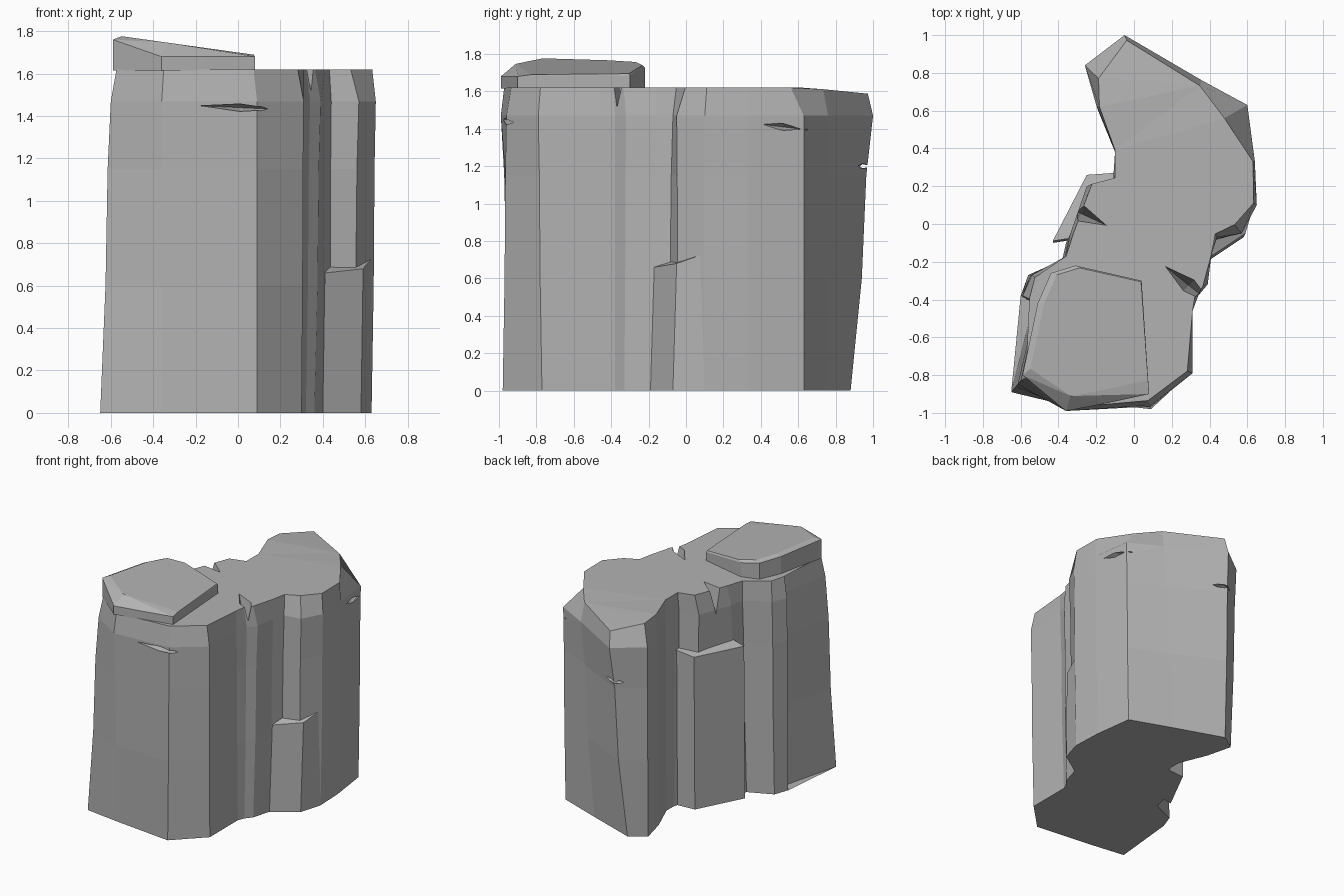
import bpy
import bmesh
from mathutils import Vector

cube = bpy.data.objects.get("Cube")
if cube:
    bpy.data.objects.remove(cube, do_unlink=True)

stone = bpy.data.materials.new("grey_stone")
stone.use_nodes = True
grey = (0.45, 0.45, 0.45, 1)
stone.diffuse_color = grey
stone.node_tree.nodes["Principled BSDF"].inputs["Base Color"].default_value = grey


def finish(bm, name):
    """Turn a bmesh into a flat-shaded stone object."""
    bmesh.ops.recalc_face_normals(bm, faces=bm.faces)
    mesh = bpy.data.meshes.new(name)
    bm.to_mesh(mesh)
    bm.free()
    mesh.materials.append(stone)
    obj = bpy.data.objects.new(name, mesh)
    bpy.context.collection.objects.link(obj)
    return obj


def loft(name, rings):
    """Skin a stack of matching rings and close both ends."""
    bm = bmesh.new()
    loops = [[bm.verts.new(p) for p in ring] for ring in rings]
    for low, high in zip(loops, loops[1:]):
        for i in range(len(low)):
            j = (i + 1) % len(low)
            bm.faces.new((low[i], low[j], high[j], high[i]))
    ends = [bm.faces.new(loops[0]), bm.faces.new(loops[-1])]
    bmesh.ops.triangulate(bm, faces=ends)
    return finish(bm, name)


def hull(name, points):
    """Wrap loose points in a convex block."""
    bm = bmesh.new()
    for p in points:
        bm.verts.new(p)
    result = bmesh.ops.convex_hull(bm, input=bm.verts)
    spare = {v for v in result["geom_interior"] if isinstance(v, bmesh.types.BMVert)}
    bmesh.ops.delete(bm, geom=list(spare), context="VERTS")
    return finish(bm, name)


# Corner ribs of the rock: base x, y, shoulder x, y, and how far the rim steps in
ribs = [
    (-.65, -.89, -.60, -.83, .03), (-.36, -.93, -.36, -.99, .02),
    (.09, -.98, .09, -.96, .03), (.30, -.77, .31, -.79, .03),
    (.30, -.43, .31, -.46, 0), (.32, -.38, .34, -.38, .02),
    (.36, -.33, .39, -.32, .03), (.40, -.19, .41, -.16, 0),
    (.43, -.10, .44, -.07, .02), (.54, -.04, .57, -.05, .06),
    (.63, .10, .65, .10, .02), (.62, .33, .64, .33, .01),
    (.58, .63, .60, .63, .14), (.25, .75, .36, .76, .03),
    (-.12, .88, -.05, 1, .03), (-.24, .80, -.26, .84, .10),
    (-.19, .60, -.20, .63, .02), (-.10, .38, -.10, .39, 0),
    (-.10, .24, -.11, .24, .01), (-.22, .19, -.25, .20, .03),
    (-.36, -.10, -.34, -.06, .03), (-.38, -.19, -.36, -.17, 0),
    (-.56, -.27, -.54, -.27, .02), (-.60, -.38, -.59, -.38, .04),
    (-.53, -.42, -.51, -.42, 0),
]


def section(z, blend):
    return [(bx + (tx - bx) * blend, by + (ty - by) * blend, z)
            for bx, by, tx, ty, step in ribs]


def rim():
    ring = []
    for bx, by, tx, ty, step in ribs:
        heart = Vector((.2, .4)) if ty > -.25 else Vector((-.15, -.6))
        edge = Vector((tx, ty))
        edge += (heart - edge).normalized() * step
        ring.append((edge.x, edge.y, 1.62 - .1 * max(0, edge.y - .65)))
    return ring


rock = loft("main_rock", [section(0, 0), section(.6, .5), section(1.15, .7),
                          section(1.47, 1), rim()])

# Narrow cracks, each a thin diamond that is cut out of the rock
cracks = {
    "front_crack": ((-.20, -.97, 1.45), (.22, -.94, 1.43), (0, .07, 0), (0, 0, .02)),
    "side_crack": ((.66, .36, 1.43), (.56, .68, 1.39), (.05, 0, 0), (0, 0, .02)),
    "back_crack": ((-.16, .95, 1.2), (.06, .93, 1.2), (0, .05, 0), (0, 0, .02)),
    "right_top_crack": ((.16, -.22, 1.63), (.42, -.43, 1.63), (.03, .03, 0), (0, 0, .2)),
    "left_top_crack": ((-.14, -.01, 1.63), (-.42, .12, 1.63), (.02, .04, 0), (0, 0, .22)),
}
for name, (start, end, across, depth) in cracks.items():
    a, b, u, v = (Vector(p) for p in (start, end, across, depth))
    mid = (a + b) / 2
    cutter = hull(name + "_cutter", [a, b, mid + u, mid - u, mid + v, mid - v])
    cutter.hide_render = True
    cutter.hide_viewport = True
    cut = rock.modifiers.new(name, "BOOLEAN")
    cut.operation = "DIFFERENCE"
    cut.solver = "EXACT"
    cut.object = cutter


def ledge(name, footprint, heights, lean):
    """A broken column standing against the rock."""
    base = [(x, y, 0) for x, y in footprint]
    top = [(x + lean[0], y + lean[1], z) for (x, y), z in zip(footprint, heights)]
    loft(name, [base, top])


ledge("right_ledge", [(.40, -.19), (.58, -.07), (.63, .10), (.45, .05)],
      (.66, .68, .74, .74), (.01, .02))
ledge("left_ledge", [(-.08, .36), (-.11, .26), (-.25, .25), (-.43, -.10), (-.30, -.08), (-.10, .1)],
      (1.2, 1.19, 1.17, 1.17, 1.22, 1.22), (0, .01))

# Loose slab lying on the front half
slab_outline = [(-.59, -.80), (-.51, -.42), (-.44, -.26), (-.31, -.22),
                (.04, -.30), (.08, -.90), (-.15, -.95), (-.36, -.99)]
slab = [(x, y, 1.615) for x, y in slab_outline]
for x, y in slab_outline:
    front = y < -.85
    slab.append((x, y, 1.68 if front else 1.69 - .12 * x))
    slab.append((x * .93, y * .92 - .03 * (not front), 1.7 - .13 * x))
hull("top_slab", slab)
